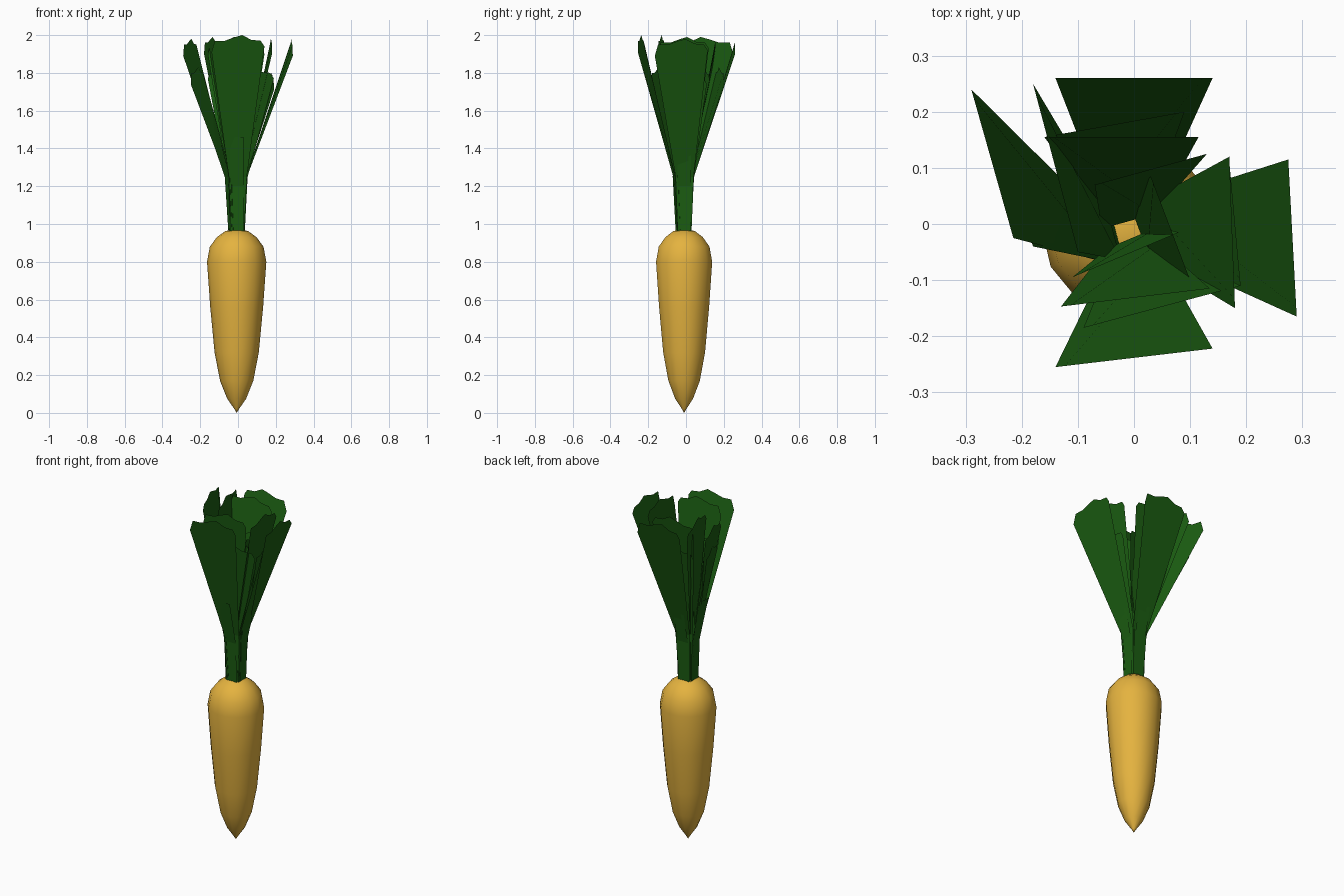
import bpy, bmesh
from math import cos, sin, tau
from mathutils import Vector

if "Cube" in bpy.data.objects:
    bpy.data.objects.remove(bpy.data.objects["Cube"])


def material(name, color):
    m = bpy.data.materials.new(name)
    m.diffuse_color = (*color, 1)
    m.use_nodes = True
    m.node_tree.nodes["Principled BSDF"].inputs["Base Color"].default_value = m.diffuse_color
    return m


def make_object(name, bm, mat):
    me = bpy.data.meshes.new(name)
    bm.to_mesh(me)
    bm.free()
    me.materials.append(mat)
    ob = bpy.data.objects.new(name, me)
    bpy.context.collection.objects.link(ob)
    return ob


gold = material("root_gold", (0.78, 0.45, 0.05))
green = material("leaf_green", (0.011, 0.11, 0.006))
CENTRE = Vector((-0.007, -0.01))

# Root: turned profile (radius, height) closed by the tip and the crown
profile = [(0.012, 0.02), (0.05, 0.075), (0.088, 0.17), (0.117, 0.32), (0.14, 0.56),
           (0.157, 0.80), (0.142, 0.88), (0.105, 0.93), (0.06, 0.963)]
SIDES = 14
bm = bmesh.new()
rings = [[bm.verts.new((CENTRE.x + r * cos(tau * i / SIDES),
                        CENTRE.y + r * 0.97 * sin(tau * i / SIDES), z))
          for i in range(SIDES)] for r, z in profile]
tip = bm.verts.new((*CENTRE, 0))
crown = bm.verts.new((*CENTRE, 0.972))
for i in range(SIDES):
    j = (i + 1) % SIDES
    for a, b in zip(rings, rings[1:]):
        bm.faces.new((a[i], a[j], b[j], b[i]))
    bm.faces.new((tip, rings[0][j], rings[0][i]))
    bm.faces.new((crown, rings[-1][i], rings[-1][j]))
root = make_object("root", bm, gold)
for p in root.data.polygons:
    p.use_smooth = True


# Leaf: flat card with a narrow stalk, a bend and a ragged widening blade
JAG = [(0.0, -0.09), (0.06, -0.03), (0.25, -0.03), (0.45, -0.01), (0.58, 0.0),
       (0.75, -0.025), (0.93, -0.03), (1.0, -0.06)]


def leaf(name, left, right, top, base=0.035, bend=0.052):
    left, right = Vector(left), Vector(right)
    along = (right - left).normalized()
    out = Vector((-along.y, along.x))
    if out.dot((left + right) / 2 - CENTRE) < 0:
        out = -out
    bm = bmesh.new()
    rows = []
    for dist, half, z in ((base, 0.036, 0.95), (bend, 0.048, 1.25)):
        c = CENTRE + out * dist
        rows.append([bm.verts.new((*(c + along * s * half), z)) for s in (-1, 1)])
    edge = [bm.verts.new((*left.lerp(right, t), top + dz)) for t, dz in JAG]
    bm.faces.new((rows[0][0], rows[0][1], rows[1][1], rows[1][0]))
    bm.faces.new((rows[1][0], rows[1][1], *reversed(edge)))
    make_object(name, bm, green)


# Outer leaves, leaning furthest
leaf("outer_leaf_back", (0.14, 0.26), (-0.14, 0.26), 1.99)
leaf("outer_leaf_right", (0.29, -0.165), (0.275, 0.115), 1.98)
leaf("outer_leaf_front", (-0.14, -0.255), (0.14, -0.222), 2.0)
leaf("outer_leaf_left", (-0.29, 0.24), (-0.215, -0.025), 1.98)

# Inner leaves, steeper
leaf("inner_leaf_back", (-0.16, 0.155), (0.115, 0.155), 1.99, 0.025, 0.03)
leaf("inner_leaf_right", (0.18, -0.15), (0.17, 0.12), 1.99, 0.025, 0.03)
leaf("inner_leaf_front", (-0.13, -0.147), (0.135, -0.115), 2.0, 0.025, 0.03)
leaf("inner_leaf_left", (-0.18, 0.25), (-0.10, -0.05), 1.99, 0.025, 0.03)

# Lower leaves between the outer and inner rings
leaf("lower_leaf_front", (-0.09, -0.185), (0.19, -0.11), 1.83, 0.03, 0.045)
leaf("lower_leaf_back", (0.09, 0.2), (-0.16, 0.155), 1.83, 0.03, 0.045)
leaf("lower_leaf_left", (-0.25, 0.17), (-0.18, -0.04), 1.83, 0.03, 0.045)
leaf("lower_leaf_right", (0.19, -0.11), (0.17, 0.11), 1.8, 0.03, 0.045)

# Heart leaves, almost upright
leaf("heart_leaf_back", (-0.07, 0.07), (0.13, 0.125), 1.82, 0.015, 0.015)
leaf("heart_leaf_right", (0.03, 0.085), (0.10, -0.10), 1.82, 0.015, 0.015)
leaf("heart_leaf_front", (-0.11, -0.095), (0.08, -0.015), 1.82, 0.015, 0.015)

# Bare stalk strips, one per side
for name, d in (("right", (1, 0)), ("left", (-1, 0)), ("front", (0, -1)), ("back", (0, 1))):
    d = Vector(d)
    s = Vector((-d.y, d.x)) * 0.036
    bm = bmesh.new()
    rows = []
    for dist, z in ((0.042, 0.95), (0.052, 1.2), (0.11, 1.46)):
        c = CENTRE + d * dist
        rows.append([bm.verts.new((*(c - s), z)), bm.verts.new((*(c + s), z))])
    for a, b in zip(rows, rows[1:]):
        bm.faces.new((a[0], a[1], b[1], b[0]))
    make_object("stalk_" + name, bm, green)
